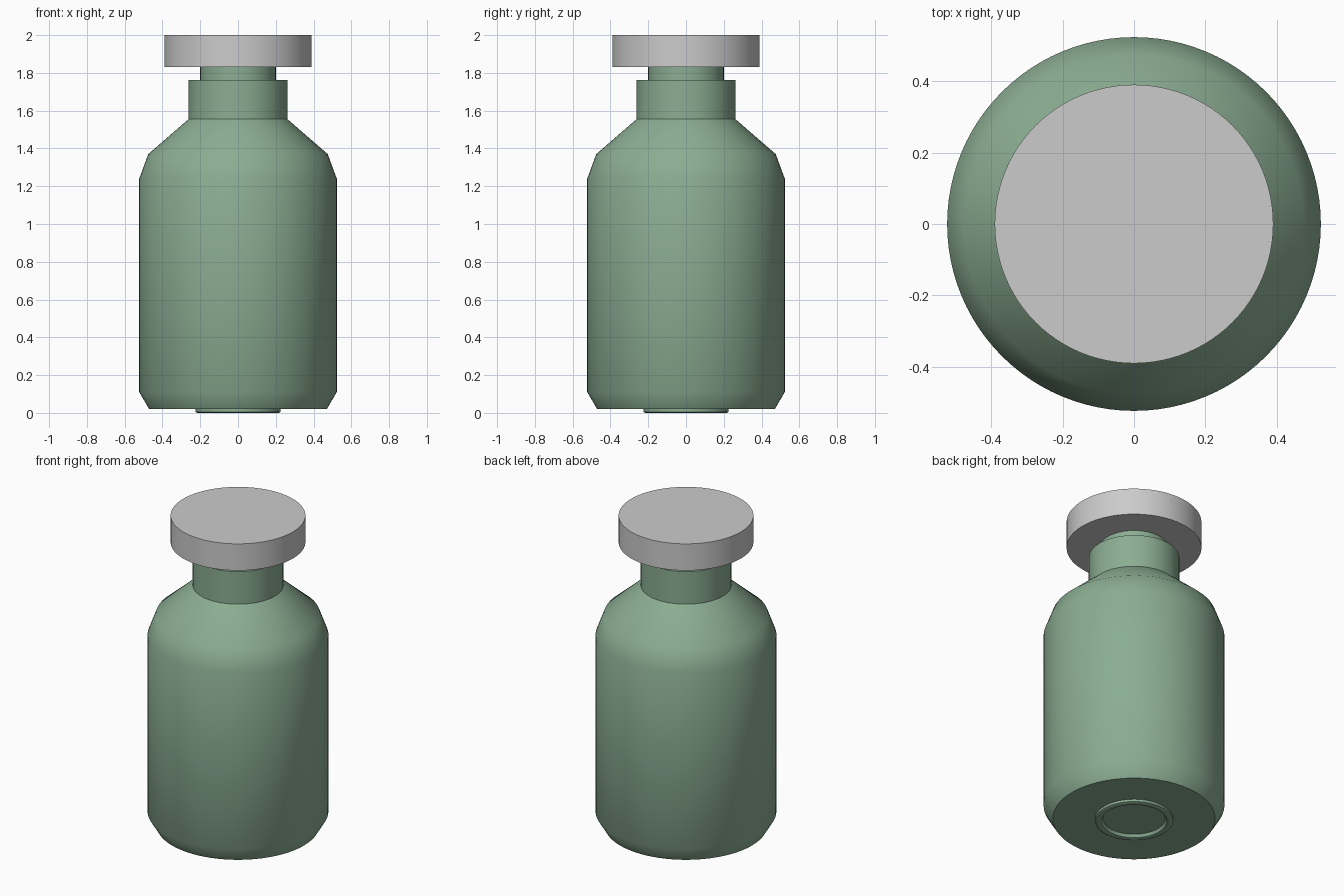
import bpy, bmesh, math

if "Cube" in bpy.data.objects:
    bpy.data.objects.remove(bpy.data.objects["Cube"])

SEGMENTS = 96


def lathe(name, profile, material=None):
    """Revolve (radius, z) points around z; end points on the axis close the solid."""
    bm = bmesh.new()
    verts = [bm.verts.new((r, 0, z)) for r, z in profile]
    edges = [bm.edges.new(pair) for pair in zip(verts, verts[1:])]
    bmesh.ops.spin(bm, geom=verts + edges, cent=(0, 0, 0), axis=(0, 0, 1),
                   angle=math.tau, steps=SEGMENTS, use_merge=False)
    bmesh.ops.remove_doubles(bm, verts=bm.verts, dist=1e-4)
    bmesh.ops.recalc_face_normals(bm, faces=bm.faces)
    mesh = bpy.data.meshes.new(name)
    bm.to_mesh(mesh)
    bm.free()
    obj = bpy.data.objects.new(name, mesh)
    bpy.context.collection.objects.link(obj)
    if material:
        mesh.materials.append(material)
    bpy.ops.object.select_all(action='DESELECT')
    obj.select_set(True)
    bpy.context.view_layer.objects.active = obj
    bpy.ops.object.shade_smooth_by_angle(angle=math.radians(32))
    return obj


green = bpy.data.materials.new("green_glass")
green.diffuse_color = (0.26, 0.42, 0.29, 1)
green.use_nodes = True
green.node_tree.nodes["Principled BSDF"].inputs["Base Color"].default_value = green.diffuse_color

# Bottle: recessed base with foot ring, chamfered body, shoulder, stepped neck
lathe("bottle", [
    (0, 0.02), (0.18, 0.02), (0.19, 0.003), (0.2, 0), (0.215, 0), (0.225, 0.005),
    (0.225, 0.02), (0.47, 0.02), (0.523, 0.11), (0.523, 1.24), (0.475, 1.37),
    (0.262, 1.555), (0.262, 1.763), (0.2, 1.763), (0.2, 1.83), (0, 1.83),
], green)

# Flat disc cap
lathe("cap", [(0, 1.83), (0.39, 1.83), (0.39, 2.0), (0, 2.0)])
